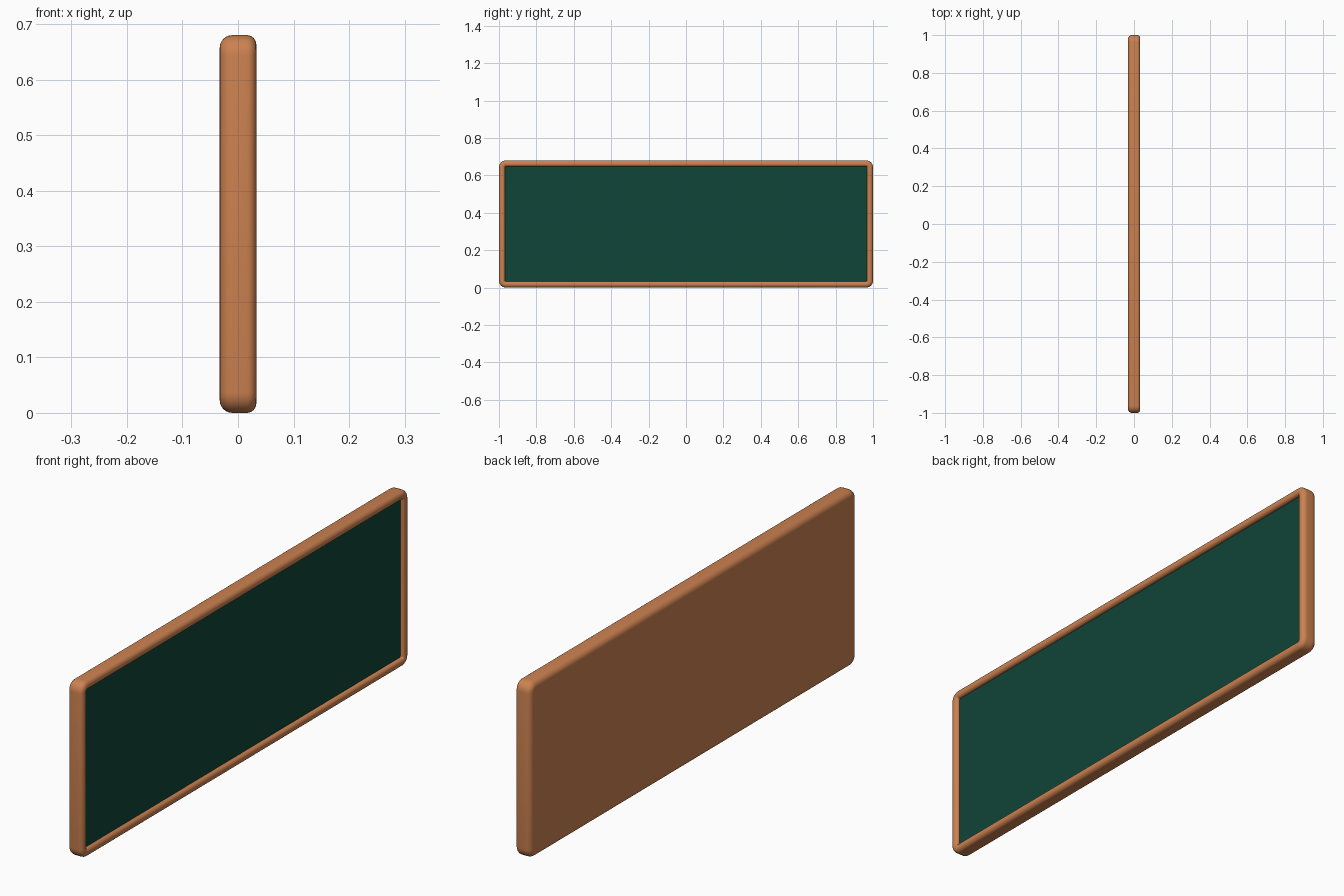
import bpy, bmesh, math

if "Cube" in bpy.data.objects:
    bpy.data.objects.remove(bpy.data.objects["Cube"], do_unlink=True)

LENGTH, HEIGHT, HALF_DEPTH = 2.0, 0.68, 0.033
CORNER = 0.037      # rounding of the outline corners
PANEL_X = 0.018     # writing surface position


def material(name, colour):
    mat = bpy.data.materials.new(name)
    mat.use_nodes = True
    mat.diffuse_color = colour
    mat.node_tree.nodes["Principled BSDF"].inputs["Base Color"].default_value = colour
    return mat


def arc(x, inset, radius, start, end, steps=6):
    """Quarter round in the (x, inset) profile plane."""
    angles = [math.radians(start + (end - start) * i / steps) for i in range(steps + 1)]
    return [(x + radius * math.cos(a), inset + radius * math.sin(a)) for a in angles]


def ring(bm, x, inset, steps=6):
    """Rounded rectangle outline, pulled in by the inset."""
    radius = max(CORNER - inset, 0.002)
    half_y = LENGTH / 2 - inset - radius
    half_z = HEIGHT / 2 - inset - radius
    verts = []
    for quarter, (sy, sz) in enumerate([(1, 1), (-1, 1), (-1, -1), (1, -1)]):
        for i in range(steps + 1):
            a = math.radians(90 * (quarter + i / steps))
            verts.append(bm.verts.new((x, sy * half_y + radius * math.cos(a),
                                       HEIGHT / 2 + sz * half_z + radius * math.sin(a))))
    return verts


def finish(bm, name, mat):
    bmesh.ops.recalc_face_normals(bm, faces=bm.faces)
    mesh = bpy.data.meshes.new(name)
    bm.to_mesh(mesh)
    bm.free()
    mesh.materials.append(mat)
    obj = bpy.data.objects.new(name, mesh)
    bpy.context.collection.objects.link(obj)
    bpy.ops.object.select_all(action="DESELECT")
    obj.select_set(True)
    bpy.context.view_layer.objects.active = obj
    bpy.ops.object.shade_smooth_by_angle(angle=math.radians(35))
    return obj


wood = material("warm wood", (0.60, 0.22, 0.08, 1))
green = material("board green", (0.005, 0.058, 0.04, 1))

# Wooden frame with solid back: rounded back edge, rounded rim, recess
back, outer, inner = 0.023, 0.017, 0.013
profile = arc(-HALF_DEPTH + back, back, back, 180, 270)
profile += arc(HALF_DEPTH - outer, outer, outer, 270, 360)
profile += arc(HALF_DEPTH - inner, 0.020, inner, 0, 90)
profile += [(PANEL_X - 0.004, 0.033)]

bm = bmesh.new()
rings = [ring(bm, x, inset) for x, inset in profile]
for a, b in zip(rings, rings[1:]):
    for i in range(len(a)):
        j = (i + 1) % len(a)
        bm.faces.new((a[i], a[j], b[j], b[i]))
bm.faces.new(rings[0])
bm.faces.new(rings[-1])
finish(bm, "wooden_frame", wood)

# Green writing panel set into the frame
bm = bmesh.new()
bmesh.ops.create_cube(bm, size=1)
margin = 0.032
for v in bm.verts:
    v.co.x = PANEL_X + (0 if v.co.x > 0 else -0.003)
    v.co.y *= LENGTH - 2 * margin
    v.co.z = HEIGHT / 2 + v.co.z * (HEIGHT - 2 * margin)
finish(bm, "writing_panel", green)
